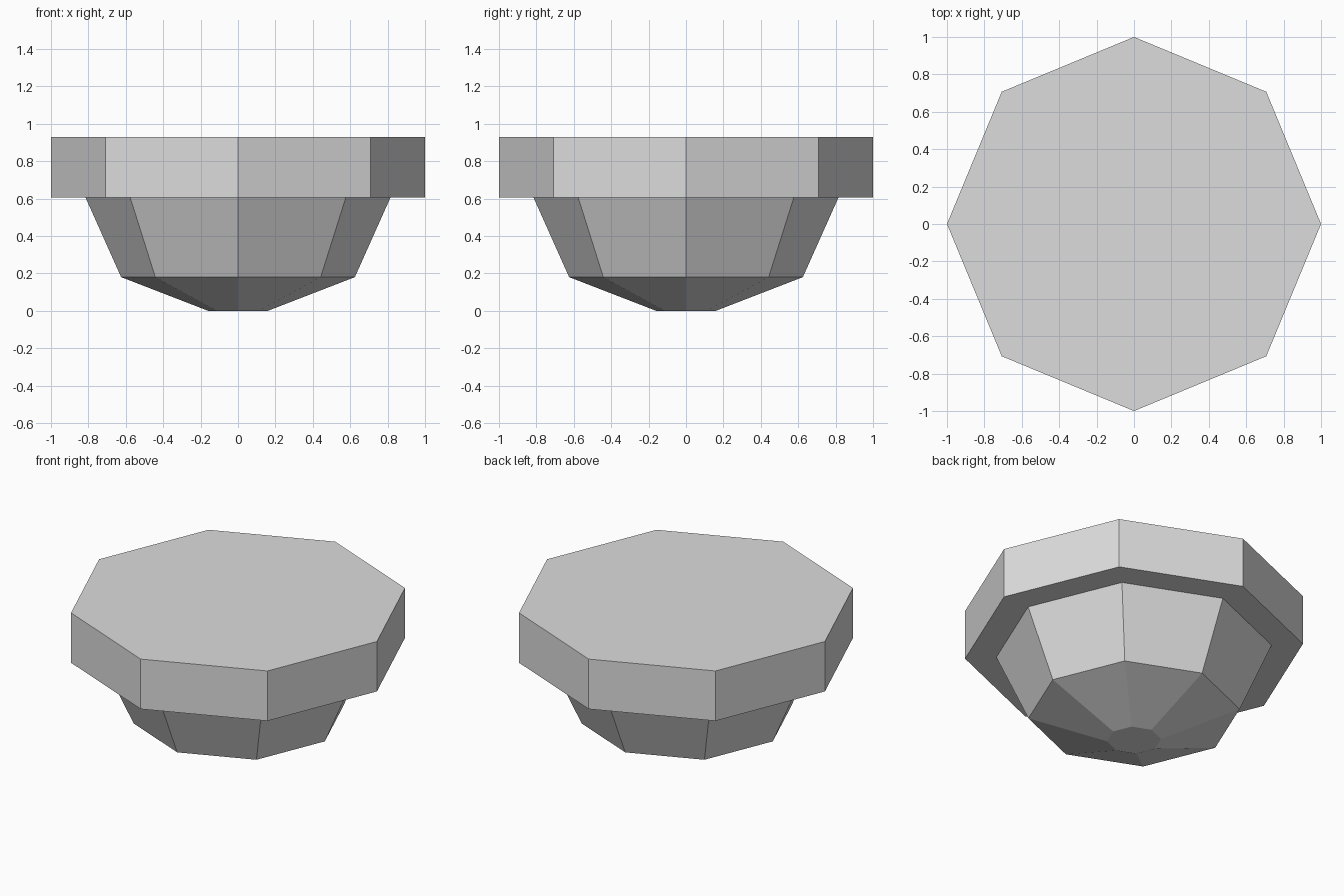
import bpy
import bmesh
from math import cos, sin, tau

SIDES = 8

cube = bpy.data.objects.get("Cube")
if cube:
    bpy.data.objects.remove(cube, do_unlink=True)

grey = bpy.data.materials.new("light grey")
grey.use_nodes = True
grey.diffuse_color = (0.72, 0.72, 0.72, 1)
grey.node_tree.nodes["Principled BSDF"].inputs["Base Color"].default_value = grey.diffuse_color


def faceted_part(name, profile, cap):
    """Turn a (radius, height) profile into an octagonal shell, capping ring number cap."""
    bm = bmesh.new()
    rings = [[bm.verts.new((r * cos(tau * i / SIDES), r * sin(tau * i / SIDES), z))
              for i in range(SIDES)] for r, z in profile]
    for low, high in zip(rings, rings[1:]):
        for i in range(SIDES):
            j = (i + 1) % SIDES
            bm.faces.new((low[i], low[j], high[j], high[i]))
    ring = rings[cap]
    bm.faces.new(ring if cap else ring[::-1])
    mesh = bpy.data.meshes.new(name)
    bm.to_mesh(mesh)
    bm.free()
    mesh.materials.append(grey)
    obj = bpy.data.objects.new(name, mesh)
    bpy.context.collection.objects.link(obj)
    return obj


# Wide slab with a flat top and an overhanging underside
faceted_part("top_slab", [(0.815, 0.605), (1, 0.605), (1, 0.93)], cap=-1)

# Tapered bowl below, ending in a small flat foot
faceted_part("tapered_base", [(0.16, 0), (0.625, 0.18), (0.815, 0.605)], cap=0)
